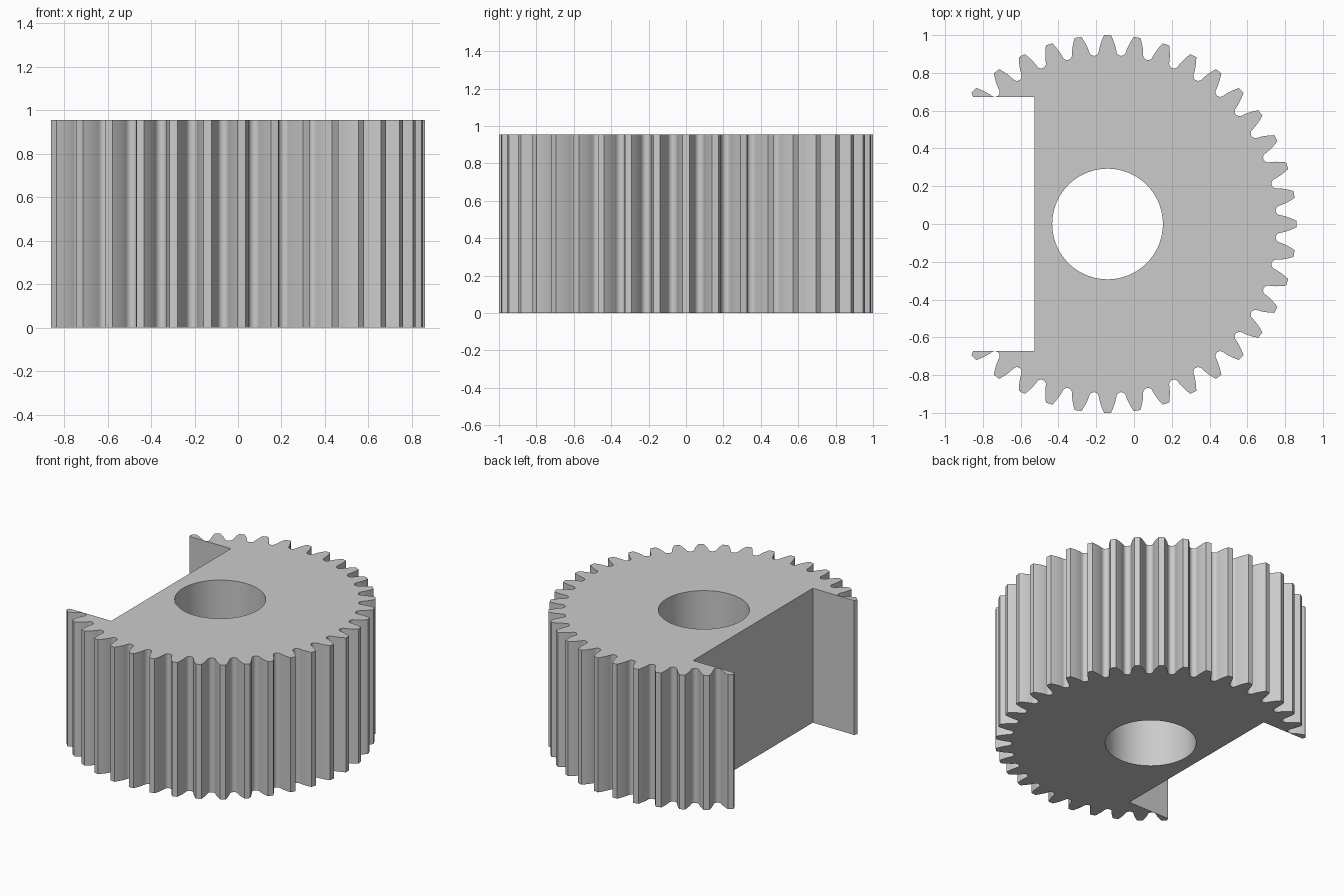
import bpy, bmesh, math
from math import sin, cos, tan, pi

# Remove the default cube
cube = bpy.data.objects.get("Cube")
if cube:
    bpy.data.objects.remove(cube, do_unlink=True)

TEETH = 40
CENTRE_X = -0.14
HEIGHT = 0.955
HOLE_R = 0.293
TIP_R, FILLET_R, ROOT_R = 1.0, 0.92, 0.893
PITCH_R = TEETH / (TEETH + 2)
PRESSURE = math.radians(20)
BASE_R = PITCH_R * cos(PRESSURE)
NOTCH_X, NOTCH_Y = -0.526, 0.672


def half_angle(r):
    """Half the angular thickness of an involute tooth at radius r."""
    a = math.acos(BASE_R / r)
    return pi / (2 * TEETH) + (tan(PRESSURE) - PRESSURE) - (tan(a) - a)


def tooth():
    """One tooth and the round valley after it, as (angle, radius) pairs."""
    flank = [FILLET_R + (TIP_R - FILLET_R) * k / 5 for k in range(6)]
    pts = [(-half_angle(r), r) for r in flank]
    pts.append((0, TIP_R))
    pts += [(half_angle(r), r) for r in reversed(flank)]
    gap = pi / TEETH - half_angle(FILLET_R)
    for k in range(1, 8):
        t = pi * k / 8
        pts.append((pi / TEETH - gap * cos(t),
                    FILLET_R - (FILLET_R - ROOT_R) * sin(t)))
    return pts


def outline():
    """Toothed rim, closed by the rectangular notch on the -x side."""
    pts = []
    dropped = None
    for i in range(-15, 16):
        for a, r in tooth():
            a += 2 * pi * i / TEETH
            x, y = CENTRE_X + r * cos(a), r * sin(a)
            if x > NOTCH_X or abs(y) > NOTCH_Y:
                pts.append((x, y))
                dropped = None
            elif dropped is None:
                dropped = (x, y)
    # Trim the last tooth exactly at the notch wall
    (x0, y0), (x1, y1) = pts[-1], dropped
    trim = x0 + (x1 - x0) * (y0 - NOTCH_Y) / (y0 - y1)
    pts += [(trim, NOTCH_Y), (NOTCH_X, NOTCH_Y),
            (NOTCH_X, -NOTCH_Y), (trim, -NOTCH_Y)]
    return pts


def add_loop(curve, pts):
    spline = curve.splines.new('POLY')
    spline.points.add(len(pts) - 1)
    for p, (x, y) in zip(spline.points, pts):
        p.co = (x, y, 0, 1)
    spline.use_cyclic_u = True


# Gear body: filled profile with a bore, extruded upwards
curve = bpy.data.curves.new("gear_body", 'CURVE')
curve.dimensions = '2D'
curve.fill_mode = 'BOTH'
curve.extrude = HEIGHT / 2
add_loop(curve, outline())
add_loop(curve, [(CENTRE_X + HOLE_R * cos(2 * pi * k / 72),
                  HOLE_R * sin(2 * pi * k / 72)) for k in range(72)])
gear = bpy.data.objects.new("gear_body", curve)
bpy.context.collection.objects.link(gear)
bpy.ops.object.select_all(action='DESELECT')
gear.select_set(True)
bpy.context.view_layer.objects.active = gear
bpy.ops.object.convert(target='MESH')
gear = bpy.context.view_layer.objects.active

# Weld caps to walls and stand the gear on the ground
bm = bmesh.new()
bm.from_mesh(gear.data)
bmesh.ops.remove_doubles(bm, verts=bm.verts, dist=0.0001)
bmesh.ops.recalc_face_normals(bm, faces=bm.faces)
bmesh.ops.translate(bm, verts=bm.verts, vec=(0, 0, HEIGHT / 2))
bm.to_mesh(gear.data)
bm.free()

# Plain grey finish
grey = bpy.data.materials.new("plain_grey")
grey.use_nodes = True
colour = (0.6, 0.6, 0.6, 1)
grey.diffuse_color = colour
grey.node_tree.nodes["Principled BSDF"].inputs["Base Color"].default_value = colour
gear.data.materials.clear()
gear.data.materials.append(grey)
bpy.ops.object.shade_smooth_by_angle(angle=math.radians(30))
